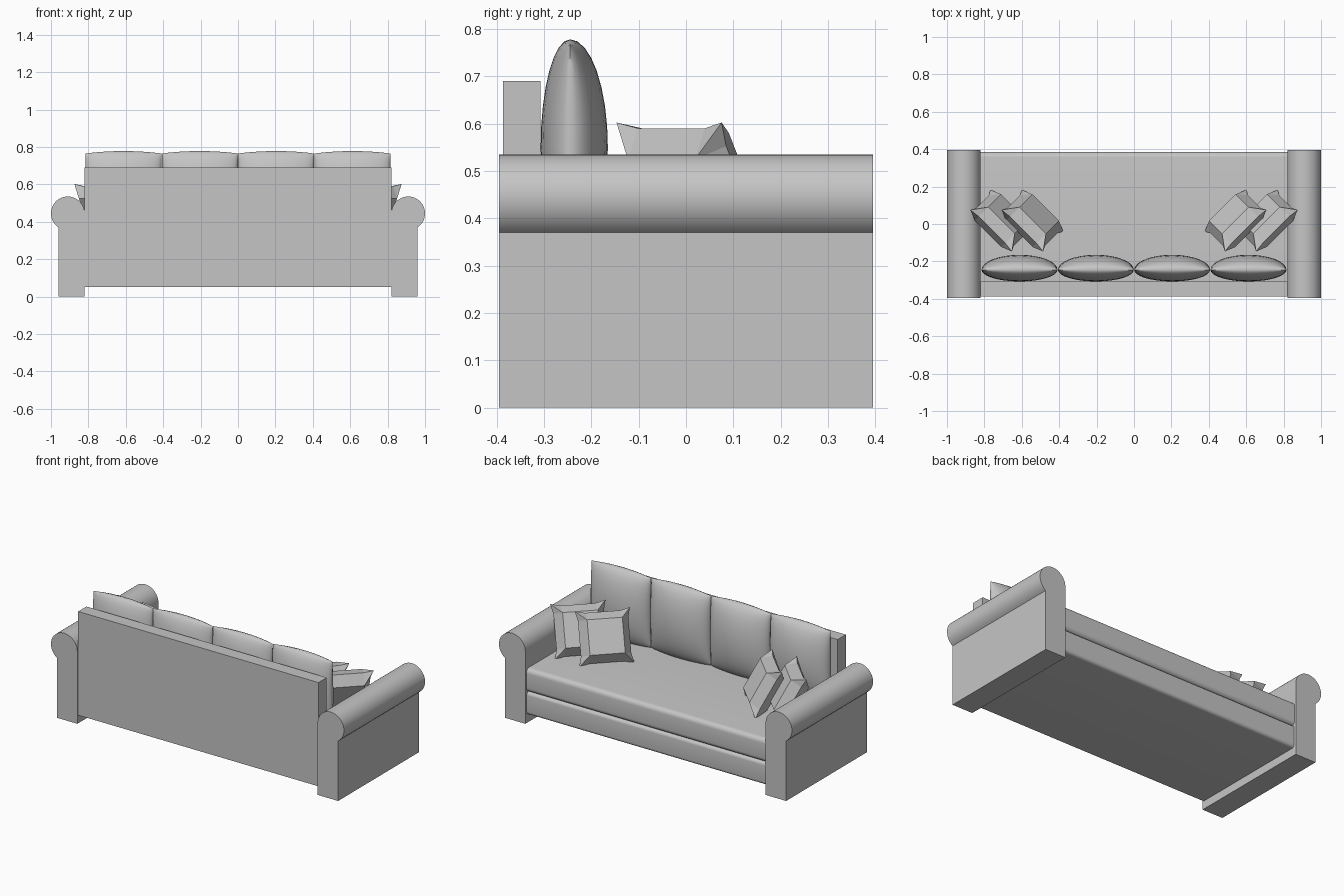
import bpy, bmesh, math
from mathutils import Matrix, Vector

if "Cube" in bpy.data.objects:
    bpy.data.objects.remove(bpy.data.objects["Cube"], do_unlink=True)

fabric = bpy.data.materials.new("grey_fabric")
fabric.use_nodes = True
GREY = (0.56, 0.56, 0.56, 1)
fabric.diffuse_color = GREY
fabric.node_tree.nodes["Principled BSDF"].inputs["Base Color"].default_value = GREY


def finish(name, bm, smooth_angle=None):
    """Turn a bmesh into a named object with the fabric material."""
    bmesh.ops.recalc_face_normals(bm, faces=bm.faces)
    mesh = bpy.data.meshes.new(name)
    bm.to_mesh(mesh)
    bm.free()
    mesh.materials.append(fabric)
    obj = bpy.data.objects.new(name, mesh)
    bpy.context.collection.objects.link(obj)
    if smooth_angle:
        bpy.ops.object.select_all(action="DESELECT")
        obj.select_set(True)
        bpy.context.view_layer.objects.active = obj
        bpy.ops.object.shade_smooth_by_angle(angle=math.radians(smooth_angle))
    return obj


def box(name, low, high, front_radius=0):
    """Box between two corners, with optional rounded long front edges."""
    low, high = Vector(low), Vector(high)
    bm = bmesh.new()
    bmesh.ops.create_cube(bm, size=1)
    for v in bm.verts:
        v.co = (low + high) / 2 + v.co * (high - low)
    if front_radius:
        edges = [e for e in bm.edges
                 if all(v.co.y > high.y - 0.001 for v in e.verts)
                 and abs(e.verts[0].co.z - e.verts[1].co.z) < 0.001]
        bmesh.ops.bevel(bm, geom=edges, offset=front_radius, segments=5,
                        profile=0.5, affect="EDGES")
    finish(name, bm, 35 if front_radius else None)


def arm(name, side):
    """Upright panel with a rolled top, extruded front to back."""
    cx, cz, r, half = 0.91, 0.445, 0.09, 0.395
    start = -math.acos(0.05 / r)
    steps = 28
    profile = [(0.82, 0), (0.96, 0)]
    for i in range(steps + 1):
        a = start + (math.pi - start) * i / steps
        profile.append((cx + r * math.cos(a), cz + r * math.sin(a)))
    bm = bmesh.new()
    face = bm.faces.new([bm.verts.new((side * x, -half, z)) for x, z in profile])
    out = bmesh.ops.extrude_face_region(bm, geom=[face])
    moved = [g for g in out["geom"] if isinstance(g, bmesh.types.BMVert)]
    bmesh.ops.translate(bm, verts=moved, vec=(0, 2 * half, 0))
    finish(name, bm, 30)


def back_cushion(name, x):
    """Puffed cushion: two bulging sheets joined along a seam."""
    n = 16
    half_w, half_h = 0.203, 0.215
    bm = bmesh.new()
    for depth in (0.08, -0.062):
        rows = []
        for j in range(n + 1):
            v = -math.cos(math.pi * j / n)
            row = []
            for i in range(n + 1):
                u = -math.cos(math.pi * i / n)
                puff = math.sqrt(max(0, (1 - u * u) * (1 - v * v)))
                bow = 0.013 * v * (1 - u * u)
                row.append(bm.verts.new((x + half_w * u, -0.245 + depth * puff,
                                         0.55 + half_h * v + bow)))
            rows.append(row)
        for a, b in zip(rows, rows[1:]):
            for i in range(n):
                bm.faces.new((a[i], a[i + 1], b[i + 1], b[i]))
    bmesh.ops.remove_doubles(bm, verts=bm.verts, dist=0.0002)
    finish(name, bm, 60)


def throw_pillow(name, x, side):
    """Faceted pillow with pointed corners, leaning back towards the arm."""
    tip, inner, rim, thick = 0.157, 0.1, 0.143, 0.058
    along = Vector((side, 1, 0)).normalized()
    away = Vector((side, -1, 0)).normalized()
    lean = math.radians(29)
    up = away * math.sin(lean) + Vector((0, 0, math.cos(lean)))
    normal = along.cross(up)
    centre = Vector((side * x, 0.018, 0.465))
    bm = bmesh.new()

    def point(u, v, w):
        return bm.verts.new(centre + along * u + up * v + normal * w)

    for w in (thick, -thick):
        grid = {}
        for i in range(4):
            for j in range(4):
                edge_i, edge_j = i in (0, 3), j in (0, 3)
                su, sv = (-1 if i < 2 else 1), (-1 if j < 2 else 1)
                if edge_i and edge_j:
                    grid[i, j] = point(su * tip, sv * tip, 0)
                else:
                    grid[i, j] = point(su * (rim if edge_i else inner),
                                       sv * (rim if edge_j else inner),
                                       0 if edge_i or edge_j else w)
        # Split each corner along the ridge running to its tip
        for i in range(3):
            for j in range(3):
                q = [grid[i, j], grid[i + 1, j], grid[i + 1, j + 1], grid[i, j + 1]]
                if i != 1 and j != 1:
                    if (i == 0) != (j == 0):
                        q = q[1:] + q[:1]
                    bm.faces.new((q[0], q[1], q[2]))
                    bm.faces.new((q[0], q[2], q[3]))
                else:
                    bm.faces.new(q)
    bmesh.ops.remove_doubles(bm, verts=bm.verts, dist=0.0005)
    finish(name, bm)


# Frame and seat
box("backrest", (-0.82, -0.387, 0.05), (0.82, -0.307, 0.69))
box("seat_base", (-0.82, -0.31, 0.05), (0.82, 0.382, 0.19), 0.02)
box("seat_cushion", (-0.82, -0.31, 0.19), (0.82, 0.385, 0.335), 0.028)

# Arms and loose pillows on both sides
for label, s in (("left", 1), ("right", -1)):
    arm(label + "_arm", s)
    throw_pillow(label + "_inner_throw_pillow", 0.543, s)
    throw_pillow(label + "_outer_throw_pillow", 0.71, s)

# Row of back cushions
for k in range(4):
    back_cushion(f"back_cushion_{k + 1}", (k - 1.5) * 0.408)
